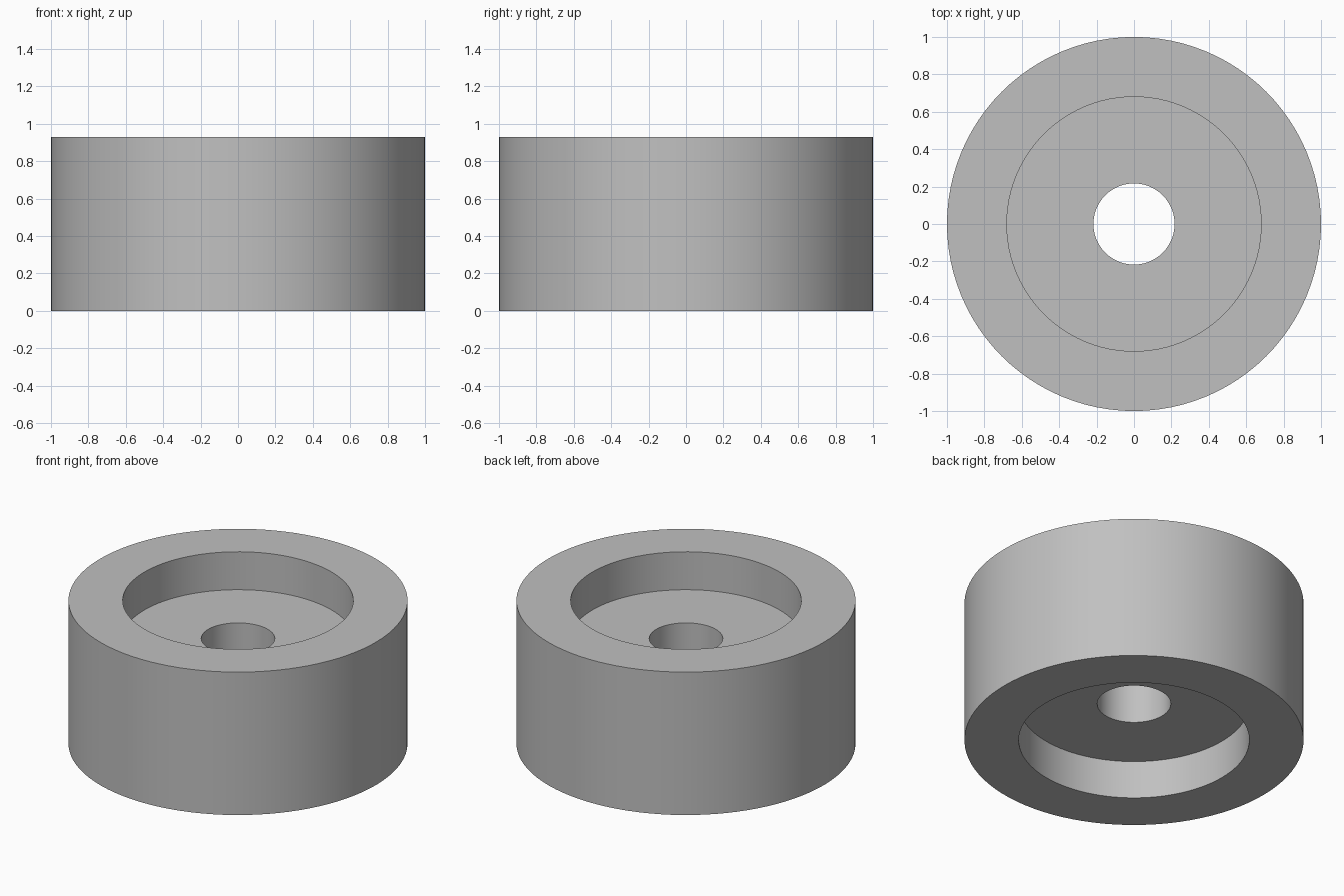
import bpy, bmesh, math
from mathutils import Matrix, Vector

cube = bpy.data.objects.get("Cube")
if cube:
    bpy.data.objects.remove(cube, do_unlink=True)

SEGMENTS = 96
HEIGHT = 0.93
OUTER, RECESS, BORE = 1.0, 0.68, 0.217
DEPTH = 0.247

# Plain grey material
grey = bpy.data.materials.new("light_grey")
grey.use_nodes = True
colour = (0.53, 0.53, 0.53, 1.0)
grey.diffuse_color = colour
grey.node_tree.nodes["Principled BSDF"].inputs["Base Color"].default_value = colour

# Closed cross-section: outer wall, rims, recess walls, web and bore
profile = [
    (OUTER, 0), (OUTER, HEIGHT),
    (RECESS, HEIGHT), (RECESS, HEIGHT - DEPTH),
    (BORE, HEIGHT - DEPTH), (BORE, DEPTH),
    (RECESS, DEPTH), (RECESS, 0),
]

# Revolve the cross-section around z
bm = bmesh.new()
ring = [bm.verts.new((r, 0, z)) for r, z in profile]
edges = [bm.edges.new((a, b)) for a, b in zip(ring, ring[1:] + ring[:1])]
bmesh.ops.spin(bm, geom=ring + edges, cent=(0, 0, 0), axis=(0, 0, 1),
               angle=math.tau, steps=SEGMENTS, use_merge=True)
bmesh.ops.remove_doubles(bm, verts=bm.verts, dist=0.0001)
bmesh.ops.recalc_face_normals(bm, faces=bm.faces)

mesh = bpy.data.meshes.new("recessed_wheel")
bm.to_mesh(mesh)
bm.free()
mesh.materials.append(grey)
wheel = bpy.data.objects.new("recessed_wheel", mesh)
bpy.context.collection.objects.link(wheel)

# Smooth walls with crisp rims
bpy.ops.object.select_all(action="DESELECT")
wheel.select_set(True)
bpy.context.view_layer.objects.active = wheel
bpy.ops.object.shade_smooth_by_angle(angle=math.radians(30))
